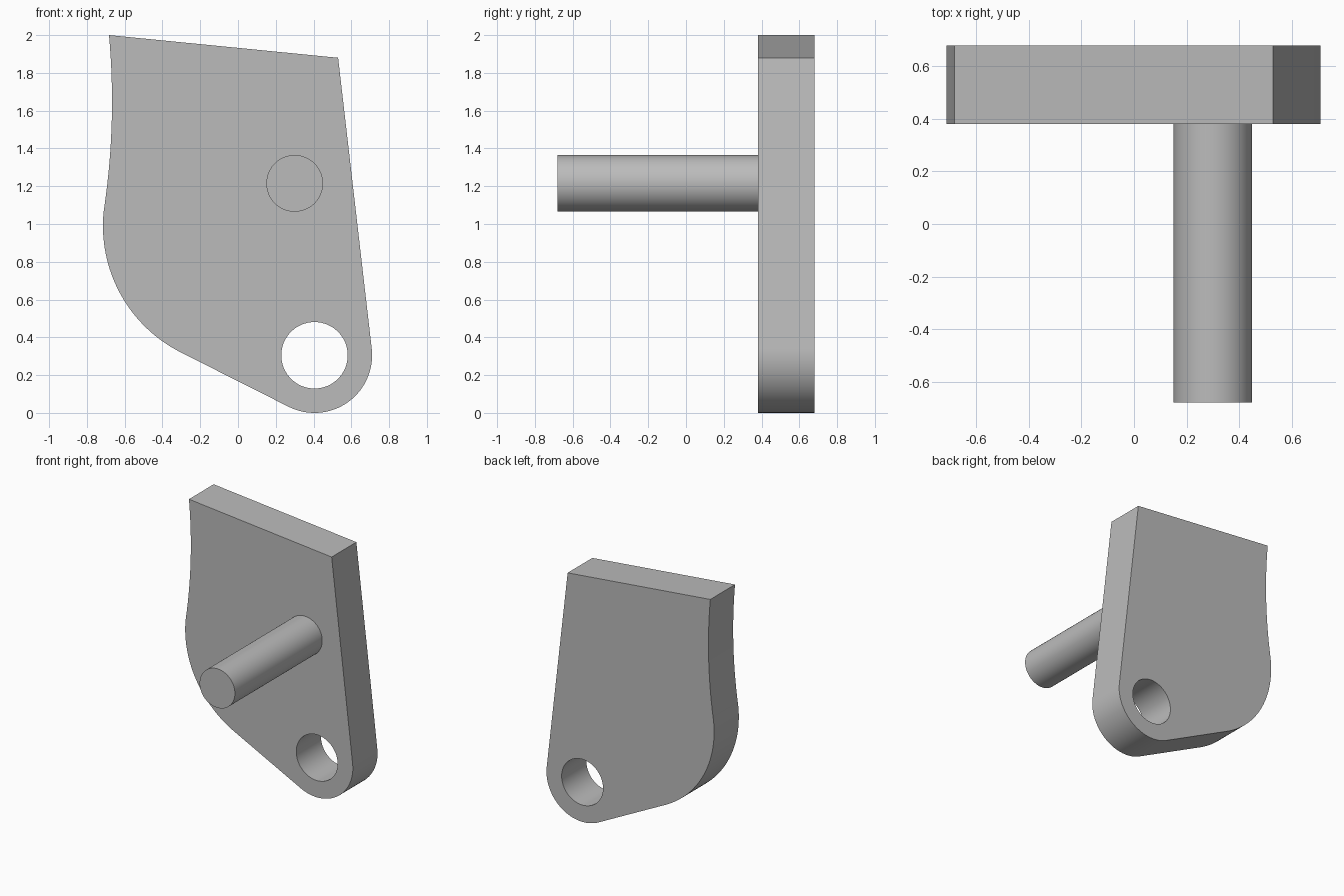
import bpy
import bmesh
import math
from mathutils import Vector

if "Cube" in bpy.data.objects:
    bpy.data.objects.remove(bpy.data.objects["Cube"], do_unlink=True)

FRONT, BACK = 0.38, 0.68      # plate faces along y
PIVOT = (0.405, 0.305)        # centre of hole and rounded lower corner

# Single plain grey
grey = bpy.data.materials.new("plain_grey")
grey.use_nodes = True
colour = (0.5, 0.5, 0.5, 1)
grey.diffuse_color = colour
grey.node_tree.nodes["Principled BSDF"].inputs["Base Color"].default_value = colour


def arc(centre, radius, start, end, steps):
    """Points (x, z) along an arc, angles in degrees."""
    angles = [math.radians(start + (end - start) * i / steps) for i in range(steps + 1)]
    return [(centre[0] + radius * math.cos(a), centre[1] + radius * math.sin(a)) for a in angles]


def prism(name, outline, y0, y1):
    """Extrude an (x, z) outline from y0 to y1."""
    bm = bmesh.new()
    face = bm.faces.new([bm.verts.new((x, y0, z)) for x, z in outline])
    grown = bmesh.ops.extrude_face_region(bm, geom=[face])["geom"]
    moved = [v for v in grown if isinstance(v, bmesh.types.BMVert)]
    bmesh.ops.translate(bm, verts=moved, vec=Vector((0, y1 - y0, 0)))
    bmesh.ops.recalc_face_normals(bm, faces=bm.faces)
    mesh = bpy.data.meshes.new(name)
    bm.to_mesh(mesh)
    bm.free()
    mesh.materials.append(grey)
    obj = bpy.data.objects.new(name, mesh)
    bpy.context.collection.objects.link(obj)
    return obj


def activate(obj):
    bpy.ops.object.select_all(action='DESELECT')
    obj.select_set(True)
    bpy.context.view_layer.objects.active = obj


# Plate outline: sloped top, rounded pivot corner, wide belly, hollowed side
outline = [(0.53, 1.88)]
outline += arc(PIVOT, 0.305, 6.5, -116.5, 36)
outline += arc((0.035, 0.99), 0.75, 243.4, 174, 32)
side_heights = [1.1 + 0.9 * i / 16 for i in range(17)]
outline += [(-0.667 - 0.13 * (z - 1.65) ** 2, z) for z in side_heights]
plate = prism("plate", outline, FRONT, BACK)

# Pivot hole through the plate
cutter = prism("hole_cutter", arc(PIVOT, 0.176, 0, 354, 59), FRONT - 0.1, BACK + 0.1)
cutter.hide_render = True
hole = plate.modifiers.new("pivot_hole", 'BOOLEAN')
hole.operation = 'DIFFERENCE'
hole.solver = 'EXACT'
hole.object = cutter
activate(plate)
bpy.ops.object.modifier_apply(modifier=hole.name)
bpy.data.objects.remove(cutter, do_unlink=True)

# Round pin standing out from the front face
pin = prism("pin", arc((0.30, 1.215), 0.15, 0, 354, 59), -0.68, FRONT)

for part in (plate, pin):
    activate(part)
    bpy.ops.object.shade_smooth_by_angle(angle=math.radians(30))
